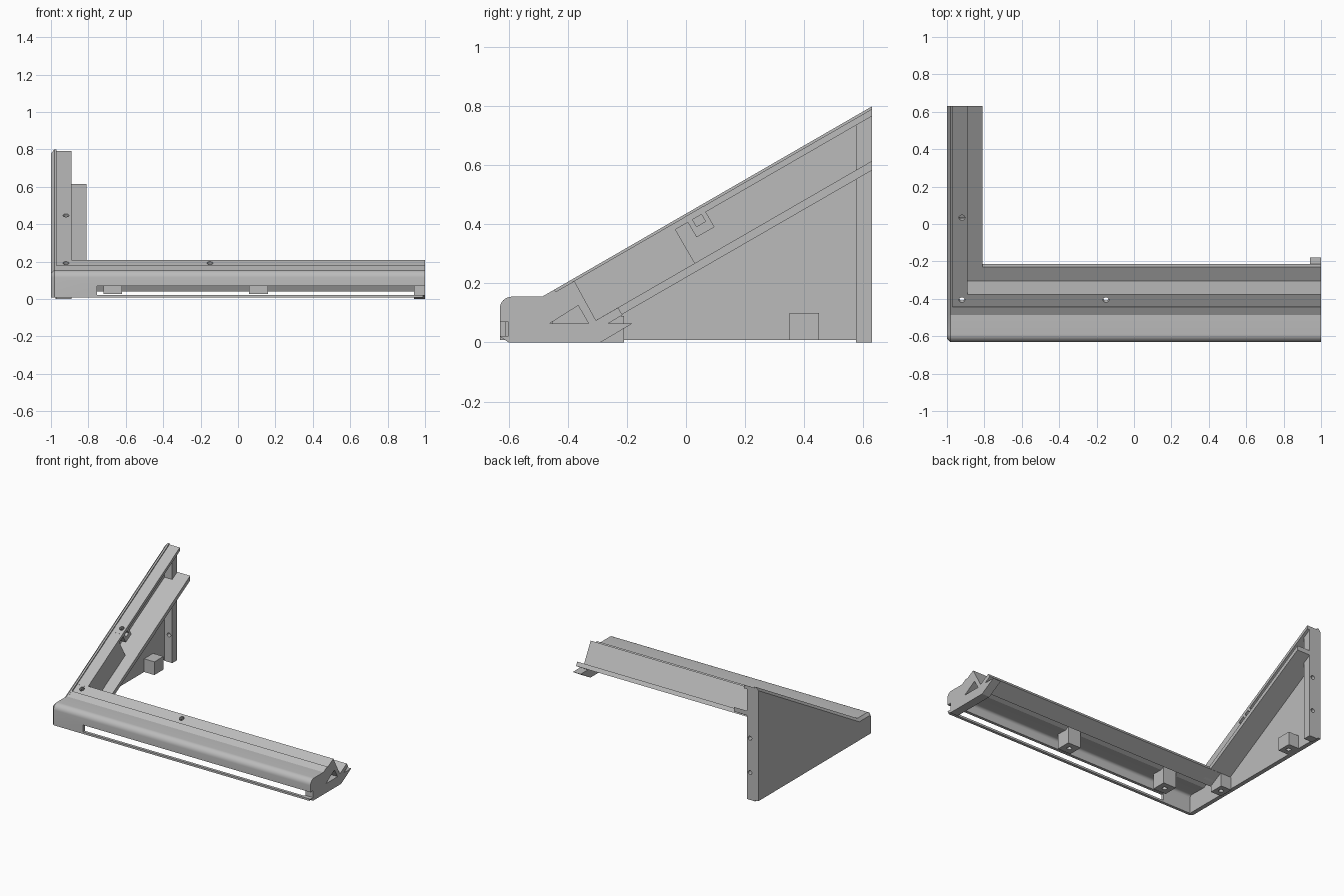
import bpy, bmesh
from math import radians, sin, cos, pi
from mathutils import Matrix, Vector

if "Cube" in bpy.data.objects:
    bpy.data.objects.remove(bpy.data.objects["Cube"], do_unlink=True)

grey = bpy.data.materials.new("plain_grey")
grey.use_nodes = True
colour = (0.5, 0.5, 0.5, 1)
grey.diffuse_color = colour
grey.node_tree.nodes["Principled BSDF"].inputs["Base Color"].default_value = colour

TILT = radians(30)
parts = []


def finish(name, bm):
    bmesh.ops.recalc_face_normals(bm, faces=bm.faces)
    mesh = bpy.data.meshes.new(name)
    bm.to_mesh(mesh)
    bm.free()
    mesh.materials.append(grey)
    ob = bpy.data.objects.new(name, mesh)
    bpy.context.collection.objects.link(ob)
    parts.append(ob)
    return ob


def add_prism(bm, pts, x0, x1):
    """Extrude a side profile of (y, z) points along x."""
    face = bm.faces.new([bm.verts.new((x0, y, z)) for y, z in pts])
    new = bmesh.ops.extrude_face_region(bm, geom=[face])["geom"]
    bmesh.ops.translate(bm, vec=(x1 - x0, 0, 0),
                        verts=[v for v in new if isinstance(v, bmesh.types.BMVert)])


def prism(name, pts, x0, x1):
    bm = bmesh.new()
    add_prism(bm, pts, x0, x1)
    return finish(name, bm)


def rect(y0, y1, z0, z1):
    return [(y0, z0), (y1, z0), (y1, z1), (y0, z1)]


def tilted_rect(y, z, along, across):
    """Rectangle profile turned to the slope."""
    out = []
    for a, b in ((-1, -1), (1, -1), (1, 1), (-1, 1)):
        u, v = a * along / 2, b * across / 2
        out.append((y + u * cos(TILT) - v * sin(TILT), z + u * sin(TILT) + v * cos(TILT)))
    return out


def cutter(ob):
    parts.remove(ob)
    ob.hide_render = True
    ob.display_type = 'WIRE'
    ob.hide_set(True)
    return ob


def cut(target, tool):
    mod = target.modifiers.new("cut", 'BOOLEAN')
    mod.operation = 'DIFFERENCE'
    mod.solver = 'EXACT'
    mod.object = tool


def drill(name, holes, radius, depth):
    """One cutter made of several cylinders, each given as (position, axis)."""
    bm = bmesh.new()
    for pos, axis in holes:
        turn = Vector(axis).to_track_quat('Z', 'Y').to_matrix().to_4x4()
        bmesh.ops.create_cone(bm, cap_ends=True, segments=20, radius1=radius,
                              radius2=radius, depth=depth,
                              matrix=Matrix.Translation(pos) @ turn)
    return cutter(finish(name, bm))


def slope(y):
    return 0.155 + (y + 0.487) * 0.577


# Rounded nose shared by the beam, end cap and side plate
R = 0.04
nose = [(-0.59 - R * cos(t * pi / 16), 0.115 + R * sin(t * pi / 16)) for t in range(9)]
inner_nose = [(-0.59 - 0.02 * cos(t * pi / 12), 0.115 + 0.02 * sin(t * pi / 12))
              for t in range(7)]
rebate = [(-0.487, 0.155), (-0.445, 0.179), (-0.441, 0.172), (-0.378, 0.208),
          (-0.305, 0.075), (-0.23, 0.118), (-0.215, 0.093)]

# Front beam: hollow section open underneath
shell = [(-0.63, 0.008)] + nose + rebate
shell += [(-0.314, 0.041), (-0.388, 0.177), (-0.475, 0.132)] + inner_nose[::-1]
shell += [(-0.61, 0.008)]
beam = prism("front_beam", shell, -0.97, 0.99)

# End cap with joining sockets
cap = [(-0.6, 0), (-0.63, 0.02)] + nose + rebate
cap += [(-0.262, 0.065), (-0.18, 0.065), (-0.29, 0)]
end_cap = prism("beam_end_cap", cap, 0.94, 1)
socket = cutter(prism("socket_cutter", [(-0.46, 0.065), (-0.33, 0.065), (-0.365, 0.125)],
                      0.9, 1.1))
cut(end_cap, socket)

# Long slot in the front wall
slot = cutter(prism("slot_cutter", rect(-0.7, -0.6, 0.022, 0.07), -0.755, 1.1))
cut(beam, slot)
cut(end_cap, slot)

# Side plate with a chamfered outer rim
bm = bmesh.new()
add_prism(bm, [(-0.63, 0.008)] + nose + [(-0.487, 0.155), (0.63, slope(0.63)),
          (0.63, 0.008)], -1, -0.97)
rim = [e for e in bm.edges
       if all(v.co.x < -0.99 and v.co.y < 0.64 for v in e.verts)
       and sum(v.co.z for v in e.verts) > 0.05
       and min(v.co.y for v in e.verts) < 0.6]
bmesh.ops.bevel(bm, geom=rim, offset=0.018, segments=1, affect='EDGES')
plate = finish("side_plate", bm)

# Side flange, its web and the lower shelf
low = 0.009
flange = prism("side_flange", [(-0.386, slope(-0.386) - low), (0.63, slope(0.63) - low),
               (0.63, slope(0.63) - 0.033), (-0.374, slope(-0.374) - 0.033)], -0.97, -0.89)
prism("side_web", [(-0.375, 0.2), (0.0, 0.413), (-0.037, 0.385), (0.03, 0.268),
                   (-0.305, 0.075)], -0.915, -0.89)
prism("side_shelf", [(-0.3, 0.078), (0.63, 0.615), (0.63, 0.583), (-0.286, 0.055)],
      -0.972, -0.81)

# Rear post
post = prism("rear_post", rect(0.575, 0.63, 0, 0.755)[:2]
             + [(0.63, 0.772), (0.575, 0.74)], -0.975, -0.91)
cut(post, drill("post_hole_cutter", [((-0.935, 0.6, z), (0, 1, 0)) for z in (0.19, 0.43)],
                0.014, 0.2))

# Nut pocket below the side flange
pocket = prism("nut_pocket", tilted_rect(0.046, 0.408, 0.07, 0.08), -0.972, -0.89)
cut(pocket, cutter(prism("nut_cutter", tilted_rect(0.042, 0.416, 0.035, 0.035), -0.95, -0.8)))

# Mounting blocks with vertical screw holes
blocks = [prism("corner_block", rect(-0.31, -0.21, 0, 0.09), -0.972, -0.89),
          prism("plate_block", rect(0.35, 0.45, 0.008, 0.1), -0.972, -0.89)]
spots = [(-0.93, -0.26), (-0.93, 0.4)]
for label, x in (("near", -0.67), ("middle", 0.11)):
    blocks.append(prism(label + "_beam_block", rect(-0.55, -0.45, 0.028, 0.145),
                        x - 0.05, x + 0.05))
    spots.append((x, -0.5))
block_holes = drill("block_hole_cutter", [((x, y, 0.02), (0, 0, 1)) for x, y in spots],
                    0.016, 0.1)
for block in blocks:
    cut(block, block_holes)

# Screw holes square to the sloping flange
normal = (0, -sin(TILT), cos(TILT))
screw = drill("screw_hole_cutter", [((x, y, slope(y)), normal) for x, y in
              ((-0.92, -0.41), (-0.15, -0.41), (-0.92, 0.03))], 0.016, 0.1)
for target in (beam, flange, pocket):
    cut(target, screw)

# Smooth the rounded nose and keep the sharp edges
bpy.ops.object.select_all(action='DESELECT')
for ob in parts:
    ob.select_set(True)
bpy.context.view_layer.objects.active = beam
bpy.ops.object.shade_smooth_by_angle(angle=radians(25))
